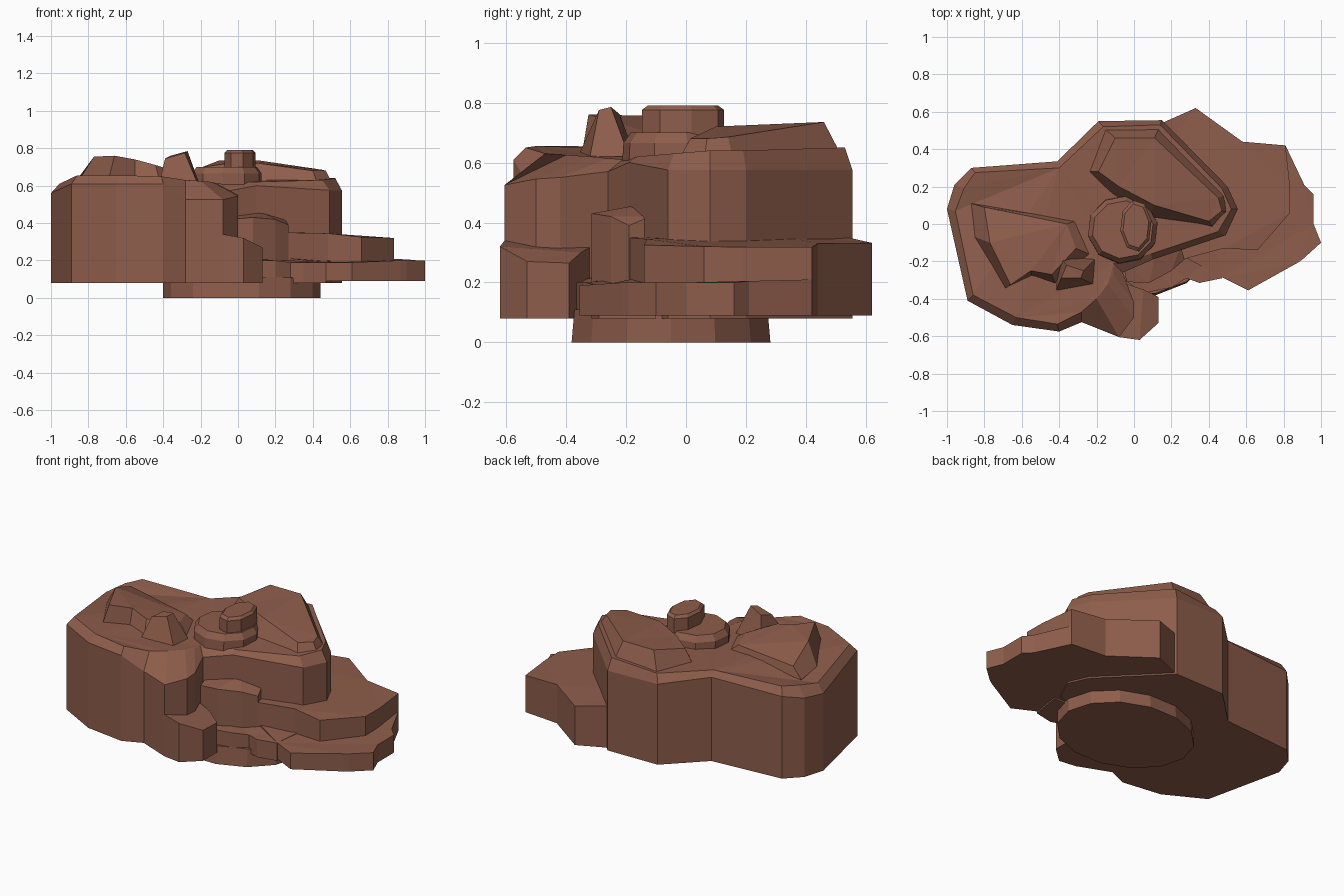
import bpy, bmesh, math

rock = bpy.data.materials.new("brown_rock")
rock.diffuse_color = (0.27, 0.11, 0.07, 1)


def loft(name, rings):
    """Closed faceted solid through rings of equal point count."""
    bm = bmesh.new()
    vs = [[bm.verts.new(p) for p in r] for r in rings]
    n = len(vs[0])
    for a, b in zip(vs, vs[1:]):
        for i in range(n):
            j = (i + 1) % n
            bm.faces.new((a[i], a[j], b[j], b[i]))
    caps = [bm.faces.new(vs[0][::-1]), bm.faces.new(vs[-1])]
    bmesh.ops.triangulate(bm, faces=caps)
    bmesh.ops.recalc_face_normals(bm, faces=bm.faces)
    me = bpy.data.meshes.new(name)
    bm.to_mesh(me)
    bm.free()
    me.materials.append(rock)
    ob = bpy.data.objects.new(name, me)
    bpy.context.collection.objects.link(ob)
    return ob


def slab(name, top, z0):
    """Vertical-walled slab with a sloping top."""
    return loft(name, [[(x, y, z0) for x, y, z in top], top])


def oval(cx, cy, rx, ry, z, n, turn=0.0):
    return [(cx + rx * math.cos(turn + math.tau * i / n),
             cy + ry * math.sin(turn + math.tau * i / n), z) for i in range(n)]


# round foot
loft("foot", [oval(0.02, -0.05, 0.42, 0.34, 0, 14), oval(0.02, -0.05, 0.42, 0.33, 0.11, 14)])

# main two-lobed body: wall top edge, then chamfered upper edge
rim = [(-1, .08, .56), (-.96, .21, .57), (-.87, .30, .59), (-.41, .335, .60), (-.19, .55, .58),
       (.15, .555, .575), (.50, .20, .575), (.555, .08, .575), (.49, -.06, .575), (.10, -.19, .60),
       (-.06, -.26, .57), (0, -.42, .55), (0, -.50, .545), (-.08, -.605, .525), (-.28, -.525, .525),
       (-.40, -.575, .61), (-.65, -.54, .61), (-.89, -.41, .61)]
crown = [(-.955, .07, .61), (-.91, .19, .63), (-.85, .275, .64), (-.40, .30, .63), (-.165, .52, .63),
         (.14, .53, .65), (.47, .19, .64), (.52, .08, .64), (.45, -.04, .63), (.09, -.16, .62),
         (-.11, -.21, .61), (-.11, -.27, .61), (-.14, -.32, .62), (-.2, -.40, .625), (-.28, -.47, .63),
         (-.41, -.535, .65), (-.63, -.50, .655), (-.86, -.38, .655)]
loft("main_body", [[(x, y, .08) for x, y, z in rim], rim, crown])

# front spur
slab("front_spur", [(-.08, -.605, .34), (.03, -.62, .32), (.13, -.53, .27), (.13, -.39, .265),
                    (.05, -.35, .30), (-.1, -.30, .33)], .08)

# stepped ledges on the right
slab("low_ledge", [(1, -.10, .20), (.90, -.19, .20), (.87, -.21, .20), (.61, -.355, .19), (.47, -.285, .19),
                   (.24, -.16, .215), (.10, .30, .22), (.15, .54, .22), (.33, .62, .205), (.58, .44, .21),
                   (.81, .42, .21), (.91, .21, .205), (.96, .16, .20), (.96, .0, .20)], .09)
slab("upper_ledge", [(.835, .06, .32), (.66, -.14, .325), (.48, -.13, .345), (.22, -.2, .35), (.10, .30, .36),
                     (.15, .54, .35), (.33, .62, .332), (.58, .44, .33), (.81, .42, .318), (.835, .19, .318)], .15)

# rocks at the foot of the front wall
slab("front_step", [(-.05, -.30, .22), (.05, -.37, .20), (.20, -.34, .20), (.28, -.29, .19), (.35, -.315, .19),
                    (.47, -.29, .19), (.50, -.10, .2), (0, -.10, .22)], .08)
slab("wall_shelf", [(-.04, -.31, .42), (.08, -.315, .43), (.20, -.25, .42), (.27, -.19, .39), (.25, -.12, .42),
                    (.12, -.15, .46), (-.06, -.2, .44)], .15)

# sloping plate on the rear lobe
loft("rear_plate", [
    [(-.26, .28, .59), (-.17, .52, .59), (.14, .53, .6), (.50, .16, .6), (.51, .06, .6), (.43, -.03, .6),
     (.08, .02, .6), (-.12, .15, .6)],
    [(-.19, .28, .70), (-.10, .46, .735), (.11, .46, .735), (.45, .14, .685), (.47, .07, .68), (.40, .015, .68),
     (.11, .10, .72), (-.08, .20, .715)]])

# tilted plate on the left lobe
loft("left_plate", [
    [(-.87, .11, .62), (-.85, -.07, .63), (-.69, -.345, .64), (-.55, -.28, .63), (-.42, -.32, .63),
     (-.24, -.16, .62), (-.30, .02, .61)],
    [(-.80, .09, .68), (-.77, -.10, .755), (-.66, -.325, .76), (-.55, -.25, .74), (-.44, -.27, .71),
     (-.31, -.13, .67), (-.36, 0, .66)]])

# leaning stub beside the plate
loft("leaning_stub", [
    [(-.42, -.36, .62), (-.22, -.32, .62), (-.21, -.19, .62), (-.40, -.17, .62)],
    [(-.39, -.29, .745), (-.285, -.29, .775), (-.27, -.25, .785), (-.36, -.22, .76)]])

# central round cap and peg
loft("round_cap", [oval(-.06, -.03, .19, .185, .58, 10, .2), oval(-.06, -.03, .19, .18, .665, 10, .2),
                   oval(-.06, -.03, .165, .155, .70, 10, .2)])
loft("cap_peg", [oval(.01, -.01, .085, .14, .68, 8, .2), oval(.01, -.01, .085, .14, .775, 8, .2),
                 oval(.01, -.01, .07, .12, .79, 8, .2)])
